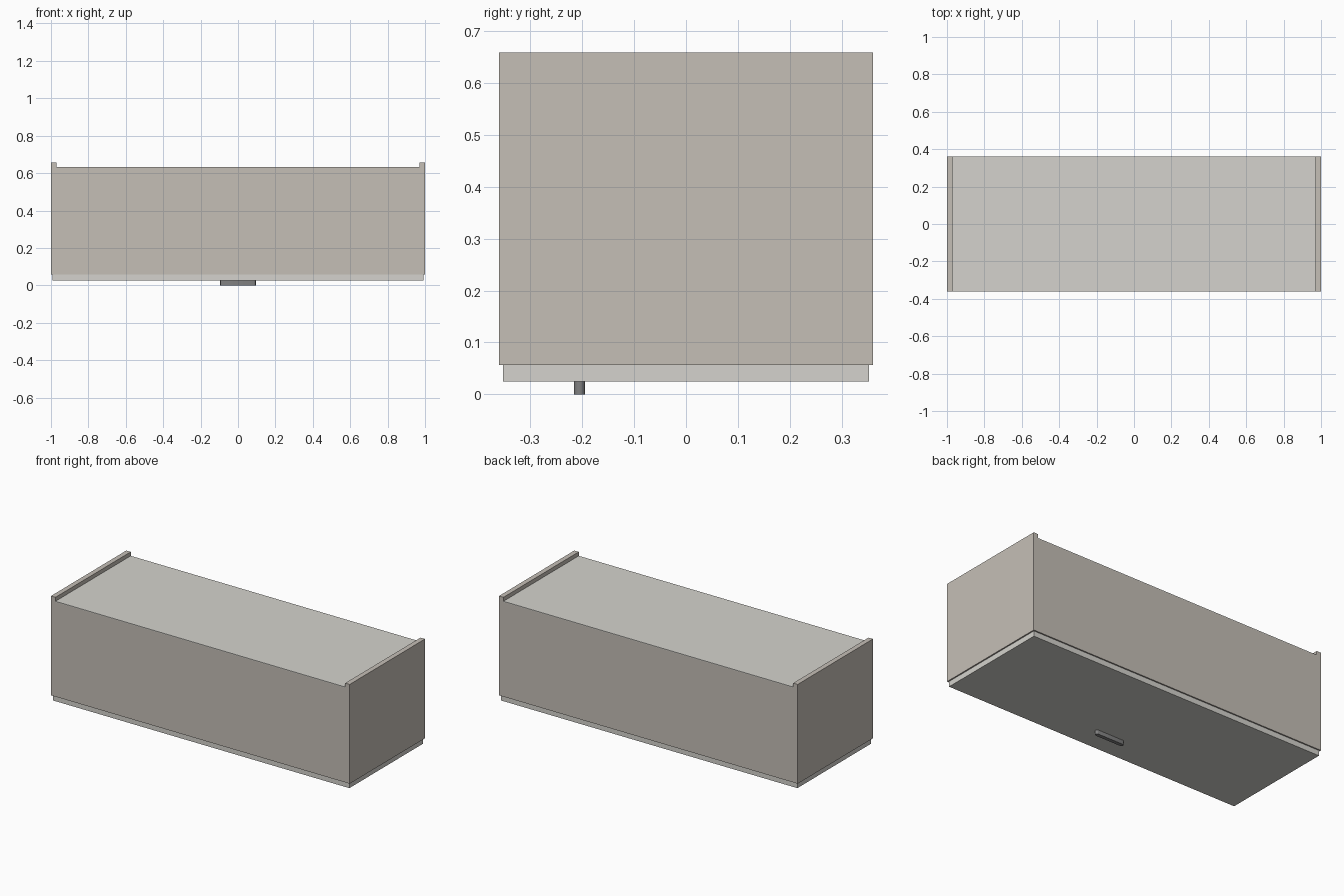
import bpy, bmesh, math

if "Cube" in bpy.data.objects:
    bpy.data.objects.remove(bpy.data.objects["Cube"])


def material(name, rgb):
    m = bpy.data.materials.new(name)
    m.diffuse_color = (*rgb, 1)
    m.use_nodes = True
    m.node_tree.nodes["Principled BSDF"].inputs["Base Color"].default_value = m.diffuse_color
    return m


BEIGE = material("beige_board", (0.56, 0.52, 0.47))
PALE = material("pale_board", (0.66, 0.65, 0.61))
METAL = material("grey_metal", (0.22, 0.22, 0.22))


def finish(name, bm, mat):
    bmesh.ops.recalc_face_normals(bm, faces=bm.faces)
    mesh = bpy.data.meshes.new(name)
    bm.to_mesh(mesh)
    bm.free()
    mesh.materials.append(mat)
    obj = bpy.data.objects.new(name, mesh)
    bpy.context.collection.objects.link(obj)
    return obj


def box(name, x, y, z, mat):
    """Box from (min, max) pairs on each axis."""
    bm = bmesh.new()
    bmesh.ops.create_cube(bm, size=1)
    for v in bm.verts:
        v.co = [sum(r) / 2 + c * (r[1] - r[0]) for c, r in zip(v.co, (x, y, z))]
    return finish(name, bm, mat)


W, D = 1.0, 0.36            # half width, half depth
T = 0.03                    # board thickness
Z0, ZB, Z1 = 0.057, 0.634, 0.658
SHEET = 0.005

# Side boards, standing proud of the back sheet
for side, s in (("left", -1), ("right", 1)):
    box(f"{side}_side", sorted((s * (W - T), s * W)), (-D, D), (Z0, Z1), BEIGE)

# Long boards between the sides
for end, s in (("front", -1), ("rear", 1)):
    box(f"{end}_board", (-W + T, W - T), sorted((s * (D - T), s * D)),
        (Z0, ZB - SHEET), BEIGE)

# Thin back sheet
box("back_sheet", (-W + T, W - T), (-D, D), (ZB - SHEET, ZB), PALE)

# Door, slightly smaller than the carcass
box("door", (-0.992, 0.992), (-0.352, 0.352), (0.025, Z0), PALE)

# Handle: bar with rounded ends
R, HALF, HY, N = 0.011, 0.095, -0.205, 8
bm = bmesh.new()
ring = []
for s, start in ((1, -math.pi / 2), (-1, math.pi / 2)):
    for i in range(N + 1):
        a = start + math.pi * i / N
        ring.append(bm.verts.new((s * (HALF - R) + R * math.cos(a),
                                  HY + R * math.sin(a), 0)))
base = bm.faces.new(ring)
ext = bmesh.ops.extrude_face_region(bm, geom=[base], use_keep_orig=True)
bmesh.ops.translate(bm, vec=(0, 0, 0.025),
                    verts=[g for g in ext["geom"] if isinstance(g, bmesh.types.BMVert)])
handle = finish("handle", bm, METAL)
bpy.context.view_layer.objects.active = handle
handle.select_set(True)
bpy.ops.object.shade_smooth_by_angle(angle=math.radians(35))
